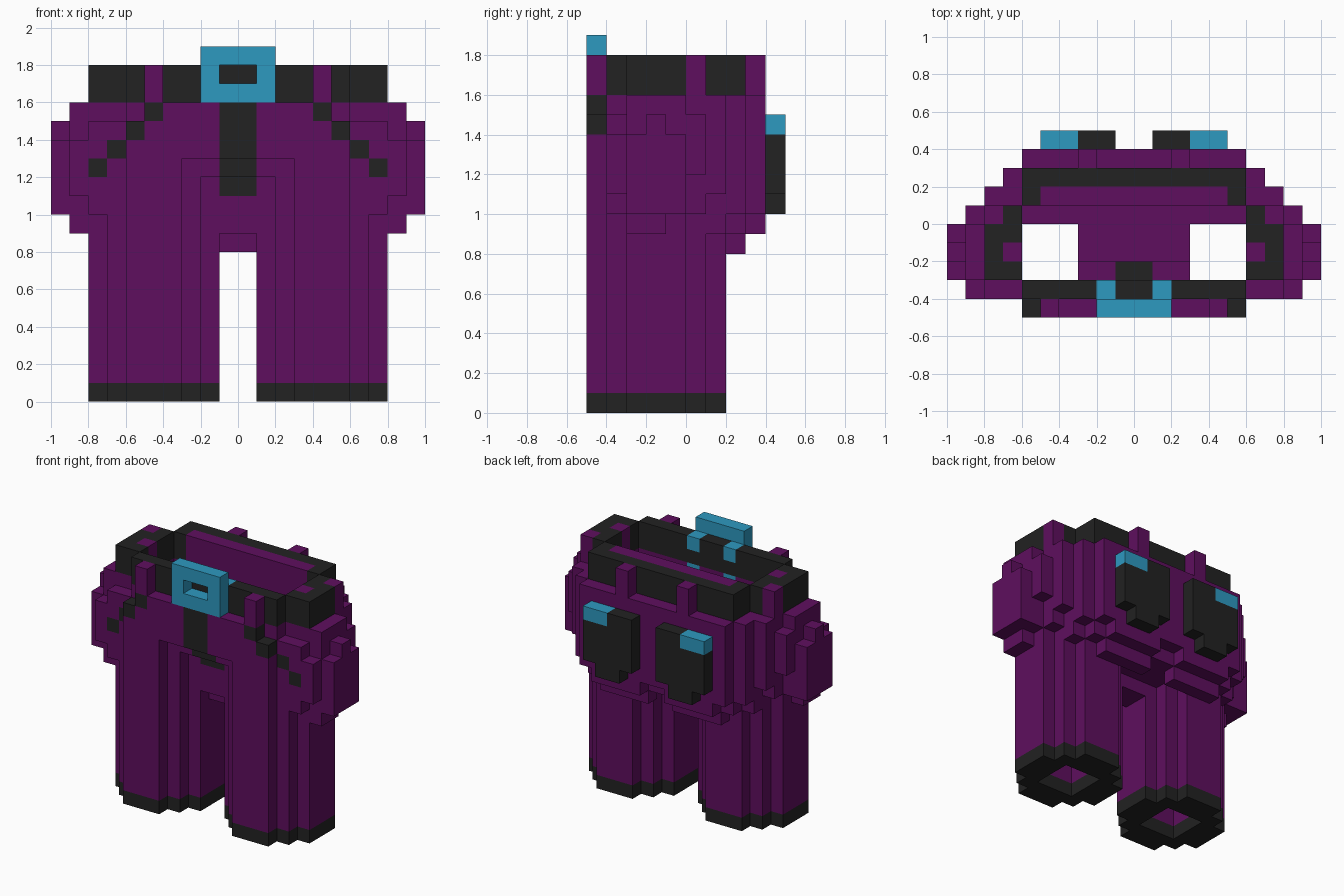
import bpy
import bmesh
from mathutils import Vector

UNIT = 0.1  # edge length of one block

default_cube = bpy.data.objects.get("Cube")
if default_cube:
    bpy.data.objects.remove(default_cube, do_unlink=True)


def make_material(name, red, green, blue):
    material = bpy.data.materials.new(name)
    material.use_nodes = True
    colour = (red, green, blue, 1)
    material.diffuse_color = colour
    material.node_tree.nodes["Principled BSDF"].inputs["Base Color"].default_value = colour
    return material


purple = make_material("purple cloth", .113, .0045, .113)
black = make_material("black trim", .016, .016, .016)
blue = make_material("blue metal", .027, .319, .527)

blocks = {}     # block position -> part that owns it
materials = {}  # part -> material


def fill(part, material, x_range, y_range, z_range):
    """Fill a box of blocks and its mirror image; later parts replace earlier ones."""
    materials[part] = material
    for x in range(*x_range):
        for y in range(*y_range):
            for z in range(*z_range):
                blocks[x, y, z] = part
                blocks[-1 - x, y, z] = part


def carve(x_range, y_range, z_range):
    for x in range(*x_range):
        for y in range(*y_range):
            for z in range(*z_range):
                blocks.pop((x, y, z), None)
                blocks.pop((-1 - x, y, z), None)


def build_part(part):
    """Make one mesh from the exposed block sides of a part."""
    bm = bmesh.new()
    corners = {}

    def corner(position):
        key = tuple(position)
        if key not in corners:
            corners[key] = bm.verts.new(Vector(key) * UNIT)
        return corners[key]

    for cell, owner in blocks.items():
        if owner != part:
            continue
        for axis in range(3):
            for side in (0, 1):
                neighbour = list(cell)
                neighbour[axis] += 2 * side - 1
                if tuple(neighbour) in blocks:
                    continue
                u, v = (axis + 1) % 3, (axis + 2) % 3
                ring = []
                for du, dv in ((0, 0), (1, 0), (1, 1), (0, 1)):
                    point = list(cell)
                    point[axis] += side
                    point[u] += du
                    point[v] += dv
                    ring.append(corner(point))
                bm.faces.new(ring if side else ring[::-1])
    mesh = bpy.data.meshes.new(part)
    bm.to_mesh(mesh)
    bm.free()
    mesh.materials.append(materials[part])
    bpy.context.collection.objects.link(bpy.data.objects.new(part, mesh))


# Legs and cuffs: stepped octagonal tubes
for part, material, height in (("legs", purple, (1, 10)), ("cuffs", black, (0, 1))):
    for step in range(3):
        fill(part, material, (3 - step, 6 + step), (step - 5, 2 - step), height)
carve((3, 6), (-3, 0), (0, 10))


def hips(x_range, y_range, z_range):
    fill("hips", purple, x_range, y_range, z_range)


# Hip front with a stepped arch over the crotch
hips((3, 6), (-5, -4), (10, 15))
hips((0, 5), (-5, -4), (13, 16))
hips((2, 8), (-4, -3), (10, 15))
hips((0, 6), (-4, -3), (12, 16))
hips((8, 9), (-4, -3), (11, 14))
hips((0, 3), (-3, -2), (9, 12))

# Crotch floor
hips((0, 3), (-2, 0), (8, 10))
hips((0, 6), (0, 1), (9, 10))

# Hip sides, bulging outward
hips((6, 8), (-3, 1), (10, 16))
hips((8, 9), (-3, 0), (10, 16))
hips((8, 9), (-3, -1), (9, 10))
hips((8, 9), (0, 1), (12, 15))
hips((9, 10), (-3, 0), (10, 14))
hips((9, 10), (-2, -1), (14, 15))

# Hip back
hips((0, 7), (1, 2), (9, 16))
hips((7, 8), (1, 2), (11, 16))
hips((0, 6), (2, 3), (9, 16))
hips((1, 5), (2, 3), (8, 9))
hips((6, 7), (2, 3), (10, 16))
hips((0, 6), (3, 4), (10, 16))
hips((1, 5), (3, 4), (9, 10))

# Belt ring
band = (16, 18)
for x_range, y_range in (((0, 6), (-4, -3)), ((6, 8), (-3, 0)), ((6, 7), (0, 1)),
                         ((5, 6), (1, 2)), ((0, 6), (2, 3))):
    fill("belt", black, x_range, y_range, band)

# Waist lining and belt loops
fill("waist_lining", purple, (0, 5), (1, 2), band)
fill("waist_lining", purple, (6, 7), (-2, -1), band)
for x, y in ((4, -5), (7, 0), (2, 3)):
    fill("belt_loops", purple, (x, x + 1), (y, y + 1), band)

# Fly, following the arch backward
for y, z_range in ((-5, (13, 16)), (-4, (12, 13)), (-3, (11, 12))):
    fill("fly", black, (0, 1), (y, y + 1), z_range)

# Slanted front pocket trim
for step in range(4):
    x, y, z = 4 + step, -5 + step // 2, 15 - step
    fill("front_pocket_trim", black, (x, x + 1), (y, y + 1), (z, z + 1))

# Buckle frame and its prongs
fill("buckle", blue, (0, 2), (-5, -4), (16, 19))
carve((0, 1), (-5, -4), (17, 18))
for z in (15, 17):
    fill("buckle", blue, (1, 2), (-4, -3), (z, z + 1))

# Back pockets with metal corners
fill("back_pockets", black, (1, 5), (4, 5), (11, 15))
fill("back_pockets", black, (2, 4), (4, 5), (10, 11))
fill("pocket_corners", blue, (3, 5), (4, 5), (14, 15))

for part_name in materials:
    build_part(part_name)
